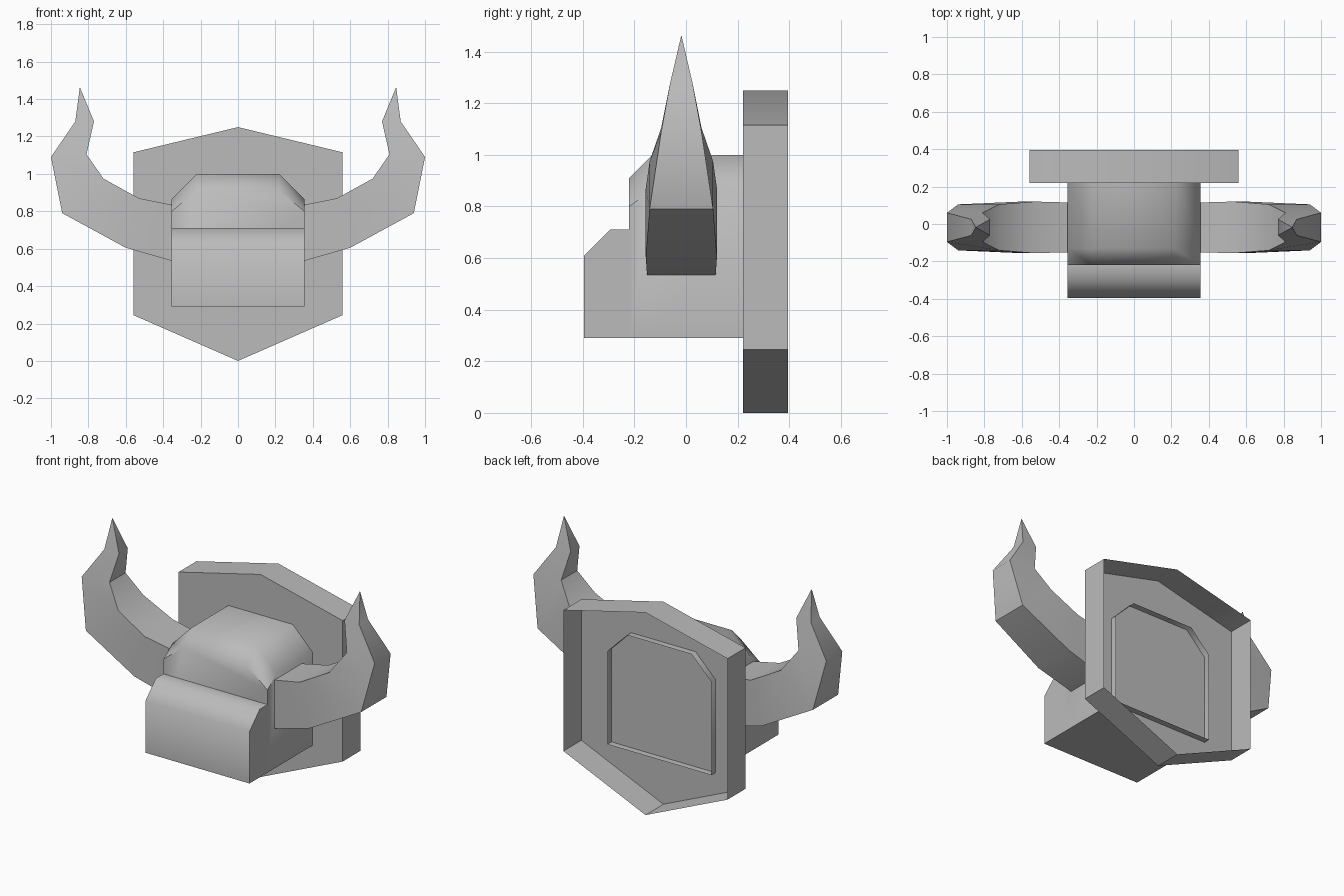
import bpy, bmesh, math

cube = bpy.data.objects.get("Cube")
if cube:
    bpy.data.objects.remove(cube, do_unlink=True)

grey = bpy.data.materials.new("plain_grey")
grey.use_nodes = True
COLOUR = (0.5, 0.5, 0.5, 1)
grey.diffuse_color = COLOUR
grey.node_tree.nodes["Principled BSDF"].inputs["Base Color"].default_value = COLOUR


def loft(name, rings, cap_start=False, cap_end=False):
    """Skin a list of closed rings, optionally capping the ends."""
    bm = bmesh.new()
    loops = [[bm.verts.new(p) for p in ring] for ring in rings]
    for a, b in zip(loops, loops[1:]):
        for i in range(len(a)):
            j = (i + 1) % len(a)
            bm.faces.new((a[i], a[j], b[j], b[i]))
    if cap_start:
        bm.faces.new(loops[0])
    if cap_end:
        bm.faces.new(loops[-1])
    bmesh.ops.remove_doubles(bm, verts=bm.verts, dist=0.0001)
    bmesh.ops.recalc_face_normals(bm, faces=bm.faces)
    mesh = bpy.data.meshes.new(name)
    bm.to_mesh(mesh)
    bm.free()
    mesh.materials.append(grey)
    obj = bpy.data.objects.new(name, mesh)
    bpy.context.collection.objects.link(obj)
    bpy.ops.object.select_all(action="DESELECT")
    obj.select_set(True)
    bpy.context.view_layer.objects.active = obj
    bpy.ops.object.shade_smooth_by_angle(angle=math.radians(47))
    return obj


# Wall plaque: hexagonal shell, open at the back
hexagon = [(0, 0), (0.56, 0.245), (0.56, 1.115), (0, 1.25), (-0.56, 1.115), (-0.56, 0.245)]
loft("plaque", [[(x, y, z) for x, z in hexagon] for y in (0.22, 0.395)], cap_start=True)


# Head: chamfered block, poking through the plaque with an open back
def head_ring(y, shoulder, top):
    half = [(0.355, 0.29), (0.355, shoulder), (0.22, top)]
    outline = half + [(-x, z) for x, z in reversed(half)]
    return [(x, y, z) for x, z in outline]


loft("head", [head_ring(-0.22, 0.80, 0.91), head_ring(-0.13, 0.865, 1.0),
              head_ring(0.26, 0.865, 1.0)], cap_start=True)

# Muzzle: side profile swept across the head's width
muzzle = [(-0.22, 0.29), (-0.395, 0.29), (-0.395, 0.61), (-0.295, 0.71), (-0.22, 0.71)]
loft("muzzle", [[(x, y, z) for y, z in muzzle] for x in (-0.355, 0.355)], True, True)

# Horns: four-sided, given as inner point, outer point and half depth
HORN = [((0.355, 0.835), (0.355, 0.535), 0.133),
        ((0.53, 0.87), (0.60, 0.605), 0.138),
        ((0.72, 0.975), (0.94, 0.79), 0.123),
        ((0.81, 1.105), (1.0, 1.09), 0.078),
        ((0.77, 1.28), (0.87, 1.28), 0.043),
        ((0.844, 1.46), (0.846, 1.46), 0.001)]
MID_Y = -0.018
for side, name in ((1, "left_horn"), (-1, "right_horn")):
    rings = []
    for (xi, zi), (xo, zo), d in HORN:
        rings.append([(side * xi, MID_Y - d, zi), (side * xo, MID_Y - d, zo),
                      (side * xo, MID_Y + d, zo), (side * xi, MID_Y + d, zi)])
    loft(name, rings, True, True)
